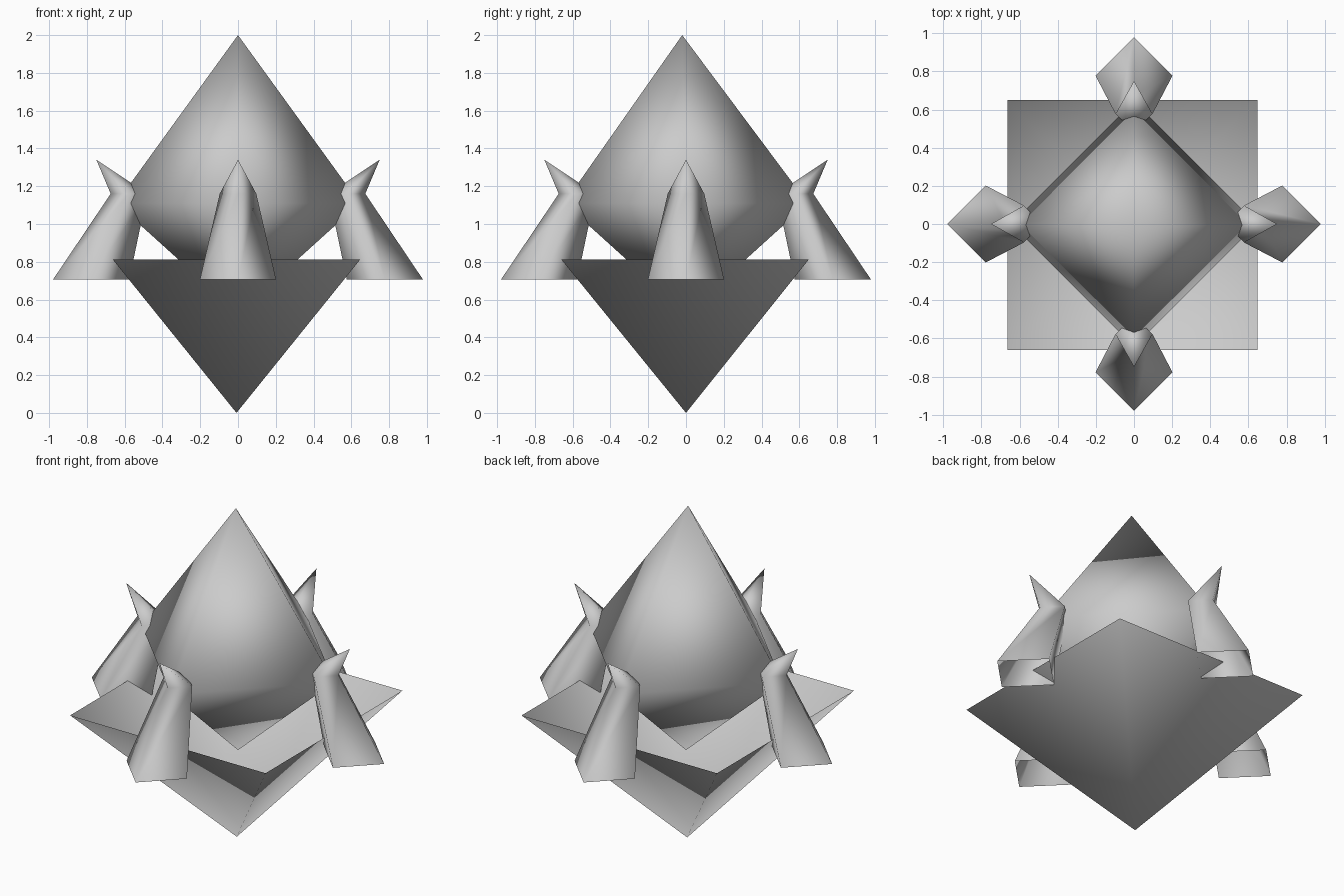
import bpy, bmesh
from math import cos, sin, pi
from mathutils import Matrix

if "Cube" in bpy.data.objects:
    bpy.data.objects.remove(bpy.data.objects["Cube"])

grey = bpy.data.materials.new("plain_grey")
grey.use_nodes = True
grey.diffuse_color = (0.6, 0.6, 0.6, 1)
grey.node_tree.nodes["Principled BSDF"].inputs["Base Color"].default_value = (0.6, 0.6, 0.6, 1)


def loft(name, sections, spin=0, turn=0):
    """Four-sided skin through (x, y, z, radius) sections, low to high; radius 0 is a tip."""
    bm = bmesh.new()
    rings = []
    for x, y, z, r in sections:
        count = 4 if r else 1
        rings.append([bm.verts.new((x + r * cos(spin + i * pi / 2),
                                    y + r * sin(spin + i * pi / 2), z))
                      for i in range(count)])
    for low, high in zip(rings, rings[1:]):
        for i in range(4):
            j = (i + 1) % 4
            corners = [low[i % len(low)], low[j % len(low)],
                       high[j % len(high)], high[i % len(high)]]
            bm.faces.new(list(dict.fromkeys(corners)))
    bm.transform(Matrix.Rotation(turn, 4, "Z"))
    for face in bm.faces:
        face.smooth = True
    mesh = bpy.data.meshes.new(name)
    bm.to_mesh(mesh)
    bm.free()
    mesh.materials.append(grey)
    obj = bpy.data.objects.new(name, mesh)
    bpy.context.collection.objects.link(obj)
    return obj


# Floating double-pointed crystal
loft("crystal", [(0, 0, 0.527, 0), (0, 0, 1.11, 0.645), (0, -0.02, 2, 0)])

# Open pyramid bowl standing on its tip
loft("bowl", [(-0.008, 0, 0, 0), (-0.008, -0.005, 0.812, 0.655 * 2 ** 0.5)], spin=pi / 4)

# Four hollow claws gripping the crystal corners, tips bent outward
for side, name in enumerate(("left", "back", "right", "front")):
    loft(name + "_claw",
         [(0.778, 0, 0.705, 0.202), (0.577, 0, 1.16, 0.097), (0.75, 0, 1.34, 0)],
         turn=side * pi / 2)
